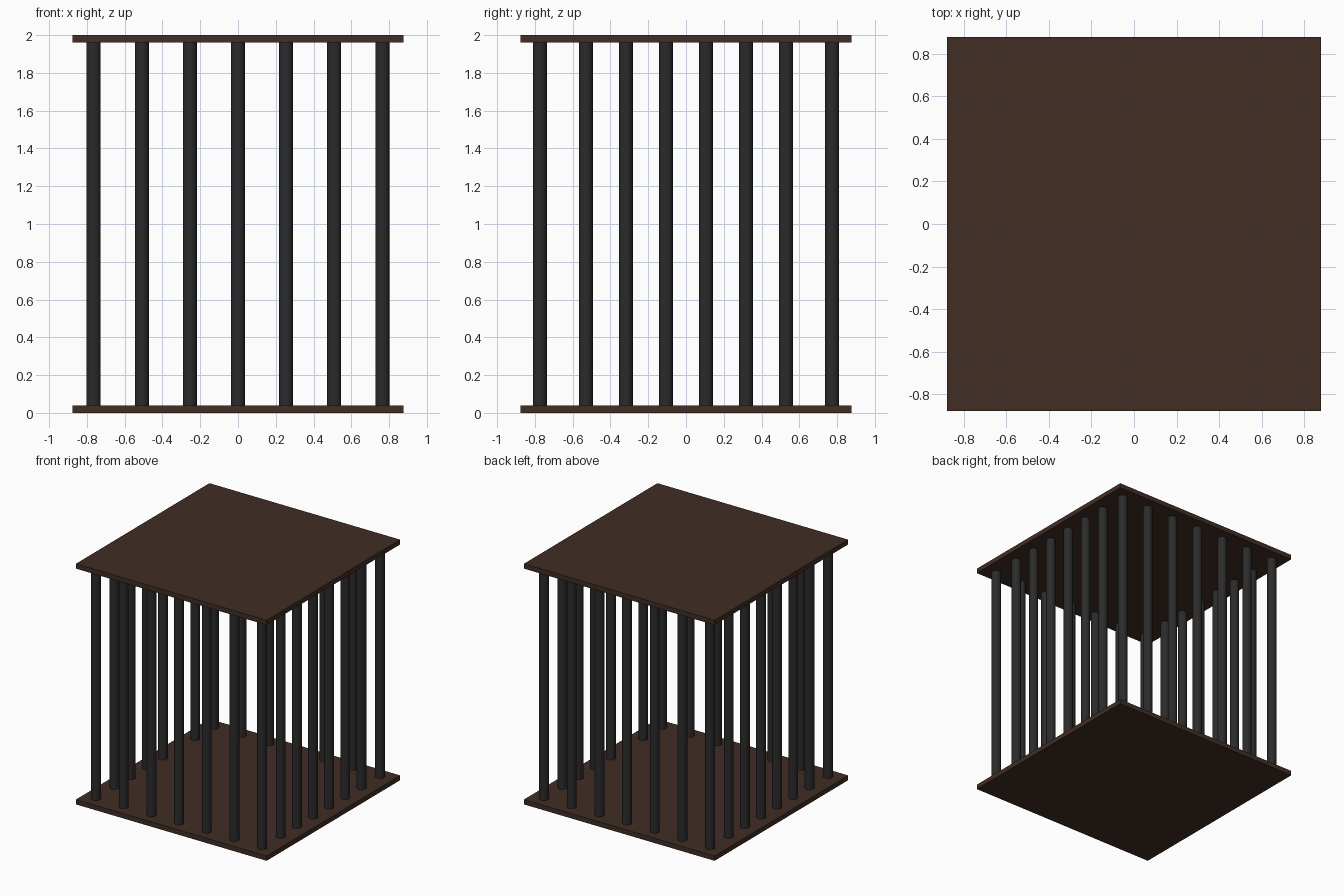
import bpy
import math

if "Cube" in bpy.data.objects:
    bpy.data.objects.remove(bpy.data.objects["Cube"])

HALF = 0.877      # half width of the plates
THICK = 0.04      # plate thickness
HEIGHT = 2.0
RADIUS = 0.037
BAR_X, BAR_Y = 0.764, 0.774


def material(name, color):
    m = bpy.data.materials.new(name)
    m.diffuse_color = (*color, 1)
    m.use_nodes = True
    m.node_tree.nodes["Principled BSDF"].inputs["Base Color"].default_value = m.diffuse_color
    return m


wood = material("dark_brown_wood", (0.052, 0.026, 0.017))
iron = material("dark_grey_iron", (0.024, 0.024, 0.025))


def plate(name, z):
    bpy.ops.mesh.primitive_cube_add(size=1, location=(0, 0, z))
    ob = bpy.context.object
    ob.name = name
    ob.scale = (2 * HALF, 2 * HALF, THICK)
    bpy.ops.object.transform_apply(location=False, rotation=False, scale=True)
    ob.data.materials.append(wood)


def bar(name, x, y):
    bpy.ops.mesh.primitive_cylinder_add(
        vertices=32, radius=RADIUS, depth=HEIGHT - 2 * THICK,
        location=(x, y, HEIGHT / 2))
    ob = bpy.context.object
    ob.name = name
    ob.data.materials.append(iron)
    bpy.ops.object.shade_smooth_by_angle(angle=math.radians(40))


# Floor and roof plates
plate("floor_plate", THICK / 2)
plate("roof_plate", HEIGHT - THICK / 2)

# Front and back rows, seven bars each including the corners
for side, y in (("front", -BAR_Y), ("back", BAR_Y)):
    for i in range(7):
        bar(f"{side}_bar_{i + 1}", BAR_X * (i - 3) / 3, y)

# Left and right rows, six bars each between the corners
for side, x in (("left", -BAR_X), ("right", BAR_X)):
    for i in range(6):
        bar(f"{side}_bar_{i + 1}", x, 0.212 * (i - 2.5))
